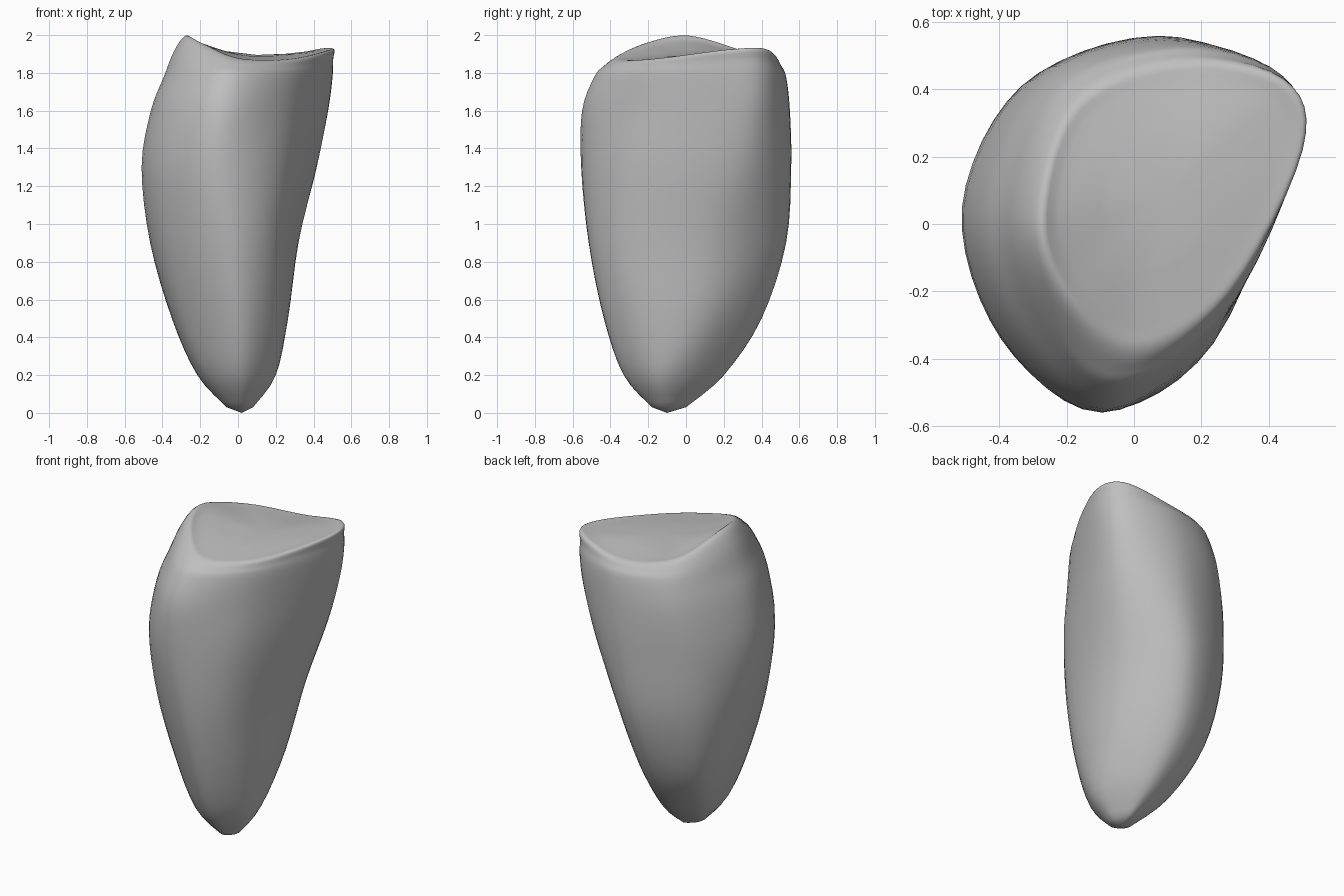
import bpy
import bmesh
from mathutils import Vector

if "Cube" in bpy.data.objects:
    bpy.data.objects.remove(bpy.data.objects["Cube"])

# Cross-sections: height, then 8 outline points (right, back right, back, ... front right)
SECTIONS = [
    (.03, [(.08, -.10), (.06, -.05), (.02, 0), (-.04, -.04), (-.06, -.10), (-.04, -.15), (.02, -.18), (.065, -.15)]),
    (.20, [(.20, -.10), (.14, .06), (0, .20), (-.175, .125), (-.215, -.02), (-.16, -.22), (.01, -.33), (.15, -.23)]),
    (.50, [(.265, 0), (.19, .22), (-.02, .40), (-.29, .295), (-.35, .05), (-.28, -.245), (-.01, -.435), (.20, -.285)]),
    (.90, [(.32, .08), (.225, .38), (0, .53), (-.34, .385), (-.465, .06), (-.365, -.305), (-.055, -.515), (.21, -.355)]),
    (1.3, [(.412, .16), (.34, .43), (.06, .557), (-.325, .415), (-.51, .05), (-.395, -.34), (-.10, -.555), (.235, -.355)]),
    (1.6, [(.465, .20), (.415, .44), (.10, .55), (-.275, .43), (-.46, .04), (-.355, -.325), (-.08, -.55), (.26, -.295)]),
    (1.78, [(.488, .21), (.44, .44), (.13, .53), (-.23, .41), (-.392, .03), (-.295, -.29), (-.05, -.485), (.28, -.25)]),
]
# Saddle-shaped rim: high at the left and right, low at the front and back
RIM = [(.497, .22, 1.92), (.44, .425, 1.925), (.13, .475, 1.865), (-.175, .35, 1.90),
       (-.28, .02, 1.995), (-.20, -.22, 1.955), (0, -.375, 1.872), (.28, -.20, 1.868)]
TIP = Vector((.02, -.10, 0))
DISH = Vector((.10, .10, 1.895))


def spline(a, b, c, d, t):
    """Catmull-Rom point between b and c."""
    return b + .5 * t * (c - a + t * (2 * a - 5 * b + 4 * c - d + t * (3 * (b - c) + d - a)))


def closed_ring(points, steps=6):
    n = len(points)
    return [spline(*(points[(i + k) % n] for k in (-1, 0, 1, 2)), s / steps)
            for i in range(n) for s in range(steps)]


# Rings from the tip up to a rounded shoulder, over the rim and into the saddle
rings = [closed_ring([Vector((x, y, z)) for x, y in pts]) for z, pts in SECTIONS]
rim = closed_ring([Vector(p) for p in RIM])
shoulder = []
for p, q in zip(rings[-1], rim):
    s = p.lerp(q, .46)
    s.z = p.z + (q.z - p.z) * .61
    shoulder.append(s)
rings += [shoulder, rim]
for scale in (.85, .45):
    ring = []
    for p in rim:
        q = DISH.lerp(p, scale)
        q.z = DISH.z + (p.z - DISH.z) * scale ** 2
        ring.append(q)
    rings.append(ring)

# Smooth the rings along the height
fine = []
for i in range(len(rings) - 1):
    a, b, c, d = (rings[min(max(i + k, 0), len(rings) - 1)] for k in (-1, 0, 1, 2))
    for s in range(4):
        fine.append([spline(*p, s / 4) for p in zip(a, b, c, d)])
fine.append(rings[-1])

# Body
bm = bmesh.new()
loops = [[bm.verts.new(p) for p in ring] for ring in fine]
n = len(loops[0])
for low, high in zip(loops, loops[1:]):
    for j in range(n):
        k = (j + 1) % n
        bm.faces.new((low[j], low[k], high[k], high[j]))
tip, dish = bm.verts.new(TIP), bm.verts.new(DISH)
for j in range(n):
    k = (j + 1) % n
    bm.faces.new((tip, loops[0][k], loops[0][j]))
    bm.faces.new((dish, loops[-1][j], loops[-1][k]))
bmesh.ops.recalc_face_normals(bm, faces=bm.faces)
for f in bm.faces:
    f.smooth = True
mesh = bpy.data.meshes.new("tapered_body")
bm.to_mesh(mesh)
bm.free()

grey = bpy.data.materials.new("mid_grey")
grey.diffuse_color = (.52, .52, .52, 1)
grey.use_nodes = True
grey.node_tree.nodes["Principled BSDF"].inputs["Base Color"].default_value = grey.diffuse_color
mesh.materials.append(grey)
body = bpy.data.objects.new("tapered_body", mesh)
bpy.context.collection.objects.link(body)
